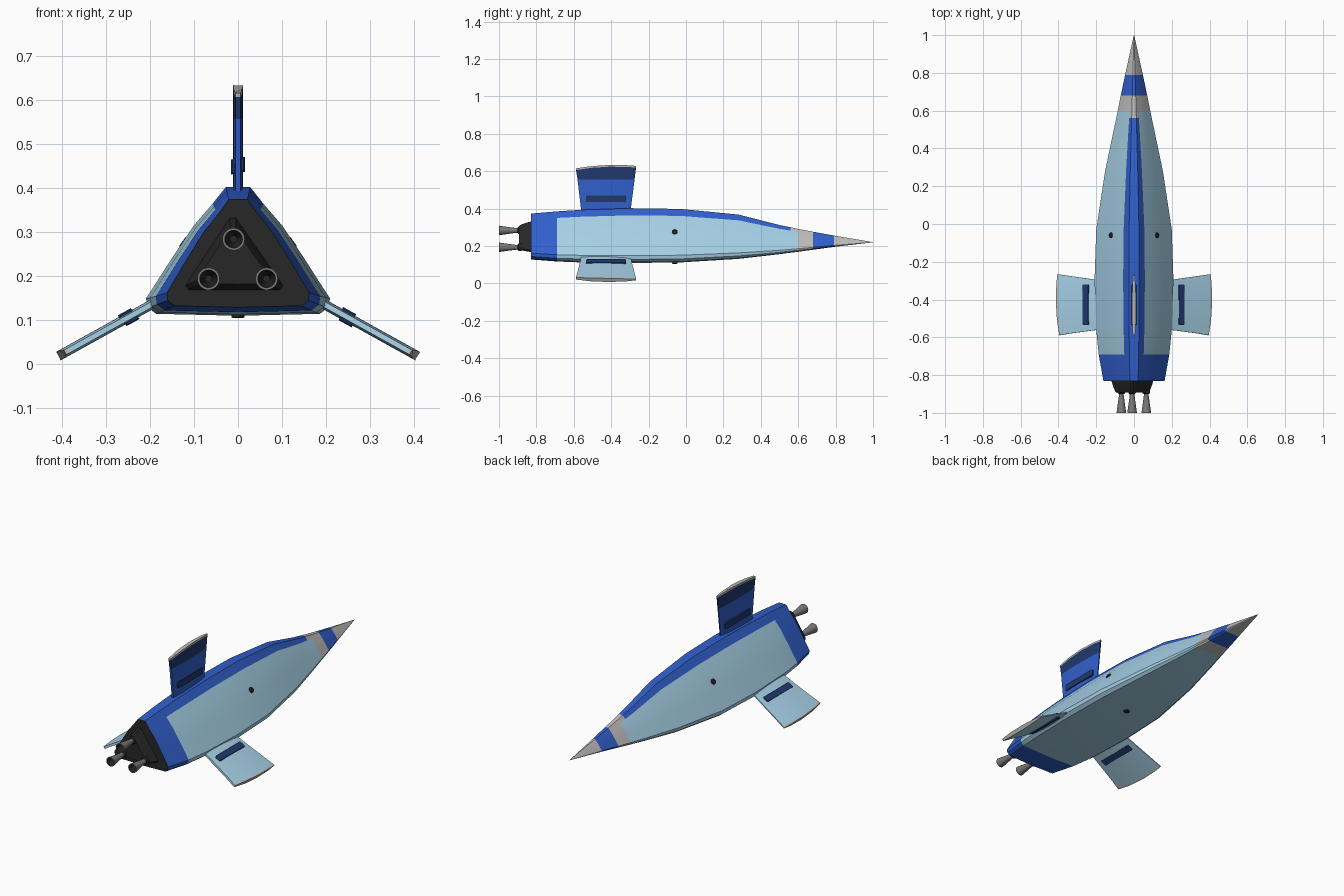
import bpy, bmesh, math
from mathutils import Vector, Matrix

if "Cube" in bpy.data.objects:
    bpy.data.objects.remove(bpy.data.objects["Cube"])


def mat(name, r, g, b):
    m = bpy.data.materials.new(name)
    m.diffuse_color = (r, g, b, 1)
    m.use_nodes = True
    m.node_tree.nodes["Principled BSDF"].inputs["Base Color"].default_value = m.diffuse_color
    return m


LIGHT = mat("light_blue", 0.38, 0.63, 0.79)
BLUE = mat("blue", 0.03, 0.115, 0.6)
NAVY = mat("navy", 0.014, 0.04, 0.15)
BLACK = mat("black", 0.02, 0.02, 0.022)
GREY = mat("grey", 0.52, 0.51, 0.5)
STEEL = mat("steel", 0.2, 0.19, 0.18)


def loft(name, rings, mats, pick=None, caps=(True, True), cap_mats=(0, 0), angle=30):
    """Skin a list of closed rings; pick(ring, side) gives the material index."""
    bm = bmesh.new()
    vs = [[bm.verts.new(p) for p in r] for r in rings]
    n = len(rings[0])
    for i in range(len(vs) - 1):
        for j in range(n):
            k = (j + 1) % n
            f = bm.faces.new((vs[i][j], vs[i][k], vs[i + 1][k], vs[i + 1][j]))
            f.material_index = pick(i, j) if pick else 0
    for end, on, m in zip((0, -1), caps, cap_mats):
        if on:
            bm.faces.new(vs[end]).material_index = m
    bmesh.ops.recalc_face_normals(bm, faces=bm.faces)
    me = bpy.data.meshes.new(name)
    bm.to_mesh(me)
    bm.free()
    for m in mats:
        me.materials.append(m)
    ob = bpy.data.objects.new(name, me)
    bpy.context.collection.objects.link(ob)
    bpy.ops.object.select_all(action='DESELECT')
    ob.select_set(True)
    bpy.context.view_layer.objects.active = ob
    bpy.ops.object.shade_smooth_by_angle(angle=math.radians(angle))
    return ob


def circle(c, r, y, n=24):
    return [(c[0] + r * math.cos(2 * math.pi * k / n), y,
             c[1] + r * math.sin(2 * math.pi * k / n)) for k in range(n)]


# Hull: rounded triangular section (x / half width, height fraction)
half = [(0.13, 1.0), (0.275, 0.87), (0.48, 0.70), (0.72, 0.445), (0.94, 0.2),
        (1.0, 0.135), (0.985, 0.065), (0.89, 0.015)]
section = half + [(0, 0)] + [(-x, z) for x, z in reversed(half)]
# y, half width, bottom, top
stations = [(-0.83, 0.162, 0.128, 0.373), (-0.69, 0.187, 0.117, 0.385),
            (-0.56, 0.2, 0.112, 0.393), (-0.3, 0.209, 0.109, 0.402),
            (-0.03, 0.2, 0.112, 0.398), (0.28, 0.153, 0.131, 0.368),
            (0.5, 0.107, 0.156, 0.312), (0.56, 0.094, 0.164, 0.3),
            (0.6, 0.086, 0.169, 0.291), (0.68, 0.07, 0.18, 0.276),
            (0.79, 0.047, 0.195, 0.256), (1.0, 0.001, 0.2195, 0.2205)]
rings = [[(x * w, y, b + z * (t - b)) for x, z in section] for y, w, b, t in stations]
last = len(section) - 1


def hull_colour(i, j):
    stripe = j in (0, last - 1, last)
    if i == 0 or i == 9:
        return 1
    if i in (8, 10):
        return 2
    if stripe:
        return 2 if i == 7 else 1
    return 0


loft("hull", rings, [LIGHT, BLUE, GREY, BLACK], hull_colour, cap_mats=(3, 2))

# Engine block: tapered triangular mount behind the hull
def tri(y, s):
    pts = [(-0.012, 0.337), (0.105, 0.170), (-0.122, 0.170)]
    cx, cz = -0.01, 0.226
    out = []
    for k in range(3):
        p = Vector(pts[k])
        for q in (pts[k - 1], pts[(k + 1) % 3]):
            v = p.lerp(Vector(q), 0.06)
            out.append((cx + (v.x - cx) * s, y, cz + (v.y - cz) * s))
    return out


loft("engine_block", [tri(-0.825, 1.05), tri(-0.845, 1.0), tri(-0.885, 0.86), tri(-0.893, 0.8)],
     [BLACK])

# Engine nozzles: flared bells with dark interior and a mounting collar
for n, c in enumerate([(-0.01, 0.283), (-0.067, 0.193), (0.065, 0.193)], 1):
    prof = [(0.013, -0.88), (0.0125, -0.905), (0.017, -0.94), (0.022, -0.975), (0.0255, -1.0),
            (0.02, -1.0), (0.016, -0.965), (0.008, -0.92)]
    loft(f"nozzle_{n}", [circle(c, r, y) for r, y in prof], [STEEL, BLACK],
         lambda i, j: 1 if i >= 5 else 0, caps=(False, True), cap_mats=(1, 1))
    loft(f"nozzle_collar_{n}", [circle(c, 0.02, -0.88), circle(c, 0.02, -0.895),
                                circle(c, 0.014, -0.9)], [BLACK])


# Fins: lens section blades, local x = thickness, z = span
def fin_ring(s, y0, y1, arch):
    prof = [(0, 0.006), (0.25, 0.0105), (0.55, 0.011), (0.85, 0.0075), (1, 0.003)]
    pts = [(f, t) for f, t in prof] + [(f, -t) for f, t in reversed(prof)]
    return [(t, y0 + (y1 - y0) * f,
             s + arch * (0.013 * f + 0.044 * f * (1 - f) - 0.02)) for f, t in pts]


def fin(name, base, angle, body, band, bar_mat):
    place = Matrix.Translation(base) @ Matrix.Rotation(angle, 4, 'Y')
    spans = [(-0.04, -0.557, -0.3, 0), (0.158, -0.58, -0.275, 0),
             (0.228, -0.588, -0.267, 1), (0.237, -0.589, -0.266, 1)]
    ob = loft(name, [fin_ring(*s) for s in spans], [body, band, GREY],
              lambda i, j: (0, 1, 2)[i], cap_mats=(0, 2))
    ob.matrix_world = place
    # raised bar through the fin near its root
    bar = []
    for y, g in ((-0.535, 0.8), (-0.53, 1), (-0.325, 1), (-0.32, 0.8)):
        w, h = 0.0155 * g, 0.017 * g
        bar.append([(w, y, 0.052 - h + 0.003), (w, y, 0.052 + h + 0.003),
                    (-w, y, 0.052 + h - 0.003), (-w, y, 0.052 - h - 0.003)])
    loft(name + "_bar", bar, [bar_mat]).matrix_world = place


fin("top_fin", (0, 0, 0.398), 0, BLUE, NAVY, NAVY)
for side, label in ((1, "right"), (-1, "left")):
    fin(f"{label}_fin", (side * 0.203, 0, 0.131), side * math.radians(119), LIGHT, LIGHT, NAVY)


# Portholes: small domed discs on each of the three faces
def porthole(name, pos, normal):
    ob = loft(name, [circle((0, 0), r, y, 20) for r, y in
                     ((0.015, -0.01), (0.015, 0.004), (0.011, 0.006), (0.01, 0.003))],
              [STEEL, BLACK], lambda i, j: 1, cap_mats=(0, 1))
    ob.matrix_world = Matrix.Translation(pos) @ Vector(normal).to_track_quat('Y', 'Z').to_matrix().to_4x4()


porthole("right_porthole", (0.121, -0.06, 0.275), (0.81, 0, 0.587))
porthole("left_porthole", (-0.121, -0.06, 0.275), (-0.81, 0, 0.587))
porthole("belly_porthole", (0, -0.06, 0.110), (0, 0, -1))
